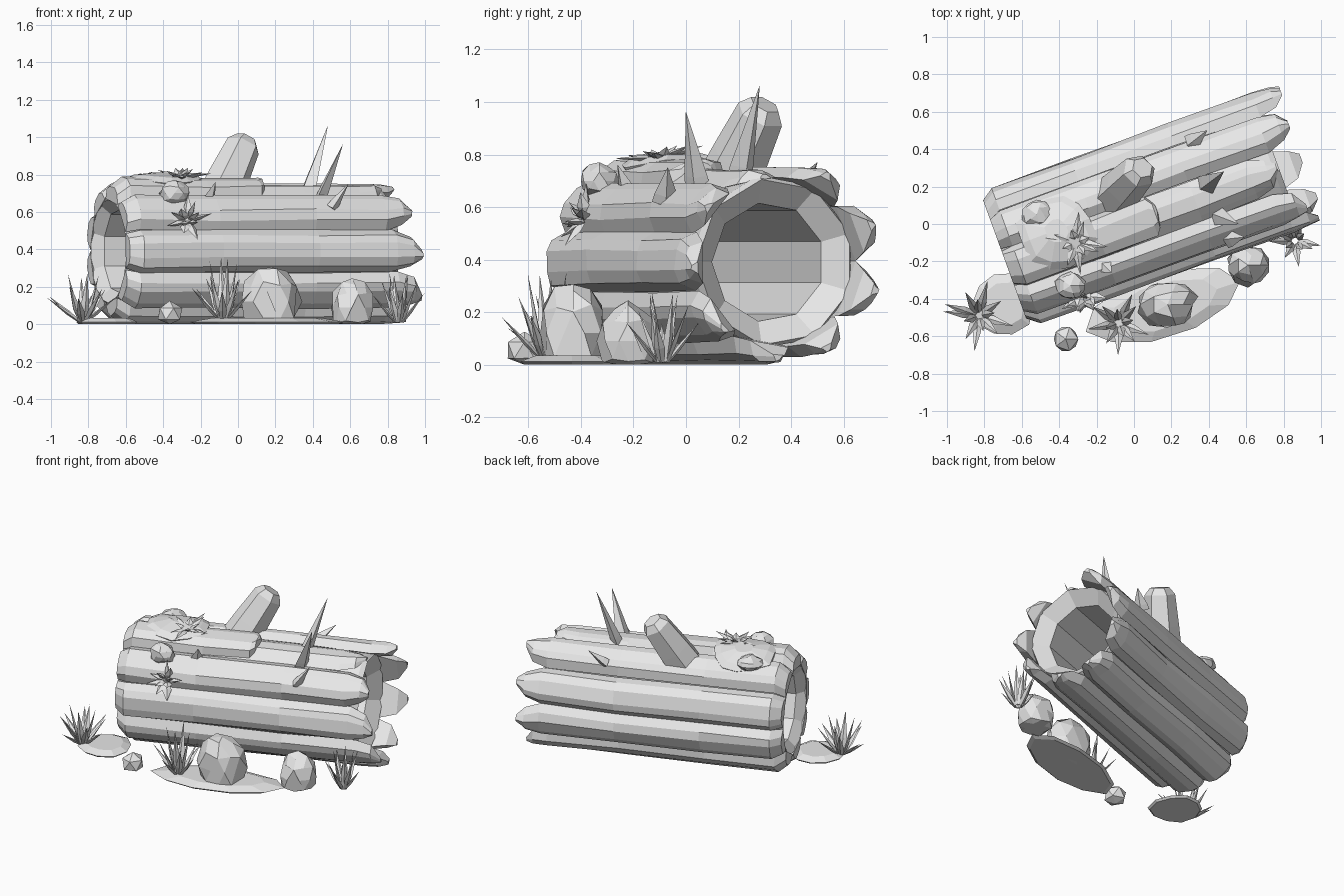
import bpy, bmesh, math, random
from mathutils import Vector, Matrix

random.seed(4)
if "Cube" in bpy.data.objects:
    bpy.data.objects.remove(bpy.data.objects["Cube"], do_unlink=True)

grey = bpy.data.materials.new("plain_grey")
grey.use_nodes = True
grey.diffuse_color = (0.8, 0.8, 0.8, 1)
grey.node_tree.nodes["Principled BSDF"].inputs["Base Color"].default_value = (0.8, 0.8, 0.8, 1)

TILT = math.radians(20)
ALONG = Vector((math.cos(TILT), math.sin(TILT), 0))
ACROSS = Vector((-math.sin(TILT), math.cos(TILT), 0))


def on_log(s, deg, r):
    """Point on the log: distance along, angle (0 front, 90 top), radius."""
    a = math.radians(deg)
    p = ALONG * s + ACROSS * (0.06 - r * math.cos(a))
    p.z = max(0, 0.39 + r * math.sin(a))
    return p


def finish(name, bm):
    bmesh.ops.recalc_face_normals(bm, faces=bm.faces)
    mesh = bpy.data.meshes.new(name)
    bm.to_mesh(mesh)
    bm.free()
    mesh.materials.append(grey)
    obj = bpy.data.objects.new(name, mesh)
    bpy.context.collection.objects.link(obj)
    return obj


def add_loft(bm, rings, closed=False):
    """Skin rings of equal size; either cap the ends or join last to first."""
    loops = [[bm.verts.new(p) for p in ring] for ring in rings]
    pairs = list(zip(loops, loops[1:]))
    if closed:
        pairs.append((loops[-1], loops[0]))
    else:
        bm.faces.new(loops[0])
        bm.faces.new(loops[-1])
    n = len(loops[0])
    for a, b in pairs:
        for i in range(n):
            j = (i + 1) % n
            bm.faces.new((a[i], a[j], b[j], b[i]))


def add_rod(bm, start, end, sizes, sides, flat=1.0):
    """Tapered rod; sizes are (fraction, radius) pairs."""
    start, end = Vector(start), Vector(end)
    rot = (end - start).to_track_quat('Z', 'Y')
    rings = []
    for f, r in sizes:
        mid = start.lerp(end, f)
        rings.append([mid + rot @ Vector((r * math.cos(k * math.tau / sides),
                                          flat * r * math.sin(k * math.tau / sides), 0))
                      for k in range(sides)])
    add_loft(bm, rings)


# Thick hollow core with funnel-shaped rims
bm = bmesh.new()
core = [(-0.66, 0.335), (0.80, 0.335), (0.83, 0.32), (0.75, 0.228), (-0.66, 0.228), (-0.715, 0.29)]
add_loft(bm, [[on_log(s, 40 * k, r) for k in range(9)] for s, r in core], closed=True)
finish("log_core", bm)


# Bark planks with slanted sides that meet in grooves
def plank(name, deg, tip, r=0.39, half=13, start=-0.715):
    bm = bmesh.new()
    rings = []
    point = 0.15 if tip > 0.5 else 0.04
    stations = [(start, 0.95, r - 0.05, 0.285)]
    stations += [(s, 1, r, 0.335) for s in (-0.65, -0.2, 0.35) if s < tip - point]
    stations += [(tip - point, 1, r, 0.325), (tip - point * 0.35, 0.7, r - 0.003, 0.325),
                 (tip, 0.2, r - 0.015, r - 0.035)]
    lean = random.choice((-4, 4))
    for i, (s, w, ro, inner) in enumerate(stations):
        h = half * w * random.uniform(0.94, 1.06)
        foot = 20 * w
        d = deg + random.uniform(-1, 1) + (lean if i == len(stations) - 1 else 0)
        j = [random.uniform(-0.006, 0.006) for _ in range(3)]
        rings.append([on_log(s, d - foot, inner), on_log(s, d - h, ro - 0.012 + j[0]),
                      on_log(s, d - h * 0.4, ro + 0.003 + j[1]), on_log(s, d + h * 0.5, ro + j[2]),
                      on_log(s, d + h, ro - 0.012), on_log(s, d + foot, inner)])
    add_loft(bm, rings)
    finish(name, bm)


tips = [0.94, 0.90, 0.82, 0.96, 0.98, 0.98, 0.96, 0.96, 0.97]
for i, tip in enumerate(tips):
    plank("bark_plank_%d" % i, 40 * i, tip, r=0.355 if i == 2 else 0.39)
plank("short_top_plank", 80, 0.14, r=0.395, half=15)

# Broken branch stub
bm = bmesh.new()
add_rod(bm, (-0.125, 0.125, 0.62), (0.045, 0.3, 0.99), [(0, 0.125), (0.45, 0.112), (0.9, 0.095), (1, 0.06)], 6)
finish("branch_stub", bm)

# Splinters standing on the bark
splinters = [((0.36, 0.19, 0.66), (0.48, 0.28, 1.06), 0.065),
             ((0.43, 0.05, 0.64), (0.56, 0.0, 0.96), 0.055),
             ((0.50, -0.08, 0.62), (0.59, -0.07, 0.75), 0.05),
             ((0.30, 0.43, 0.68), (0.39, 0.50, 0.77), 0.05),
             ((-0.16, -0.22, 0.66), (-0.12, -0.26, 0.76), 0.045)]
for i, (a, b, r) in enumerate(splinters):
    bm = bmesh.new()
    add_rod(bm, a, b, [(0, r), (0.25, r * 0.85), (1, 0.001)], 4, 0.6)
    finish("splinter_%d" % i, bm)

# Moss pad wrapped over the top
bm = bmesh.new()
wobble = [random.uniform(0.9, 1.1) for _ in range(12)]
rings = []
for size, r in [(0.2, 0.37), (0.205, 0.395), (0.16, 0.412), (0.06, 0.42)]:
    rings.append([on_log(-0.40 + size * w * math.cos(k * math.tau / 12),
                         97 + math.degrees(size * w * math.sin(k * math.tau / 12) / 0.39), r)
                  for k, w in enumerate(wobble)])
add_loft(bm, rings)
finish("moss_pad", bm)


# Faceted stones and lumps
def stone(name, centre, size, detail=2, rough=0.1):
    bm = bmesh.new()
    bmesh.ops.create_icosphere(bm, subdivisions=detail, radius=1)
    for v in bm.verts:
        v.co *= random.uniform(1 - rough, 1 + rough * 0.5)
        v.co = Vector(centre) + Vector([c * s for c, s in zip(v.co, size)])
        v.co.z = max(0, v.co.z)
    bmesh.ops.dissolve_limit(bm, angle_limit=0.35, verts=bm.verts, edges=bm.edges)
    finish(name, bm)


stone("large_stone", (0.18, -0.43, 0.12), (0.165, 0.135, 0.2))
stone("medium_stone", (0.61, -0.22, 0.09), (0.12, 0.115, 0.155))
stone("small_stone", (-0.365, -0.615, 0.055), (0.075, 0.075, 0.07), 1, 0.05)
stone("front_moss_lump", (-0.34, -0.33, 0.70), (0.085, 0.075, 0.07))
stone("top_moss_lump", (-0.52, 0.05, 0.755), (0.08, 0.08, 0.05))


# Ground patches
def patch(name, centre, half_x, half_y, turn):
    bm = bmesh.new()
    rot = Matrix.Rotation(math.radians(turn), 3, 'Z')
    w = [random.uniform(0.94, 1.08) for _ in range(10)]
    rings = []
    for f, z in [(0.92, 0), (1, 0.012), (0.7, 0.034)]:
        rings.append([Vector(centre) + rot @ Vector((f * w[k] * half_x * math.cos(k * math.tau / 10),
                                                     f * w[k] * half_y * math.sin(k * math.tau / 10), z))
                      for k in range(10)])
    add_loft(bm, rings)
    finish(name, bm)


patch("long_ground_patch", (0.16, -0.44, 0), 0.42, 0.175, 18)
patch("small_ground_patch", (-0.70, -0.43, 0), 0.16, 0.17, 0)


# Tufts of pointed leaves
def tuft(name, base, up, spread, height, count, width):
    bm = bmesh.new()
    rot = Vector(up).to_track_quat('Z', 'Y')
    for k in range(count):
        a = k * math.tau / count + random.uniform(-0.2, 0.2)
        out = spread * (1.0, 0.45, 0.75)[k % 3]
        tall = height * (0.55, 1.0, 0.75)[k % 3] * random.uniform(0.9, 1.05)
        foot = Vector((0.02 * math.cos(a), 0.02 * math.sin(a), 0))
        tip = Vector((out * math.cos(a), out * math.sin(a), tall))
        add_rod(bm, Vector(base) + rot @ foot, Vector(base) + rot @ tip,
                [(0, width * 0.6), (0.35, width), (1, 0.0005)], 4, 0.45)
    finish(name, bm)


tuft("left_grass", (-0.83, -0.49, 0.015), (0, 0, 1), 0.19, 0.25, 13, 0.023)
tuft("middle_grass", (-0.08, -0.53, 0.02), (0, 0, 1), 0.17, 0.32, 13, 0.023)
tuft("right_grass", (0.86, -0.09, 0.01), (0, 0, 1), 0.14, 0.28, 12, 0.021)
tuft("top_leaves", (-0.31, -0.10, 0.79), (0, -0.15, 1), 0.17, 0.035, 12, 0.024)
tuft("hanging_leaves", (-0.27, -0.39, 0.555), (0.1, -0.8, 0.3), 0.13, 0.07, 11, 0.03)
